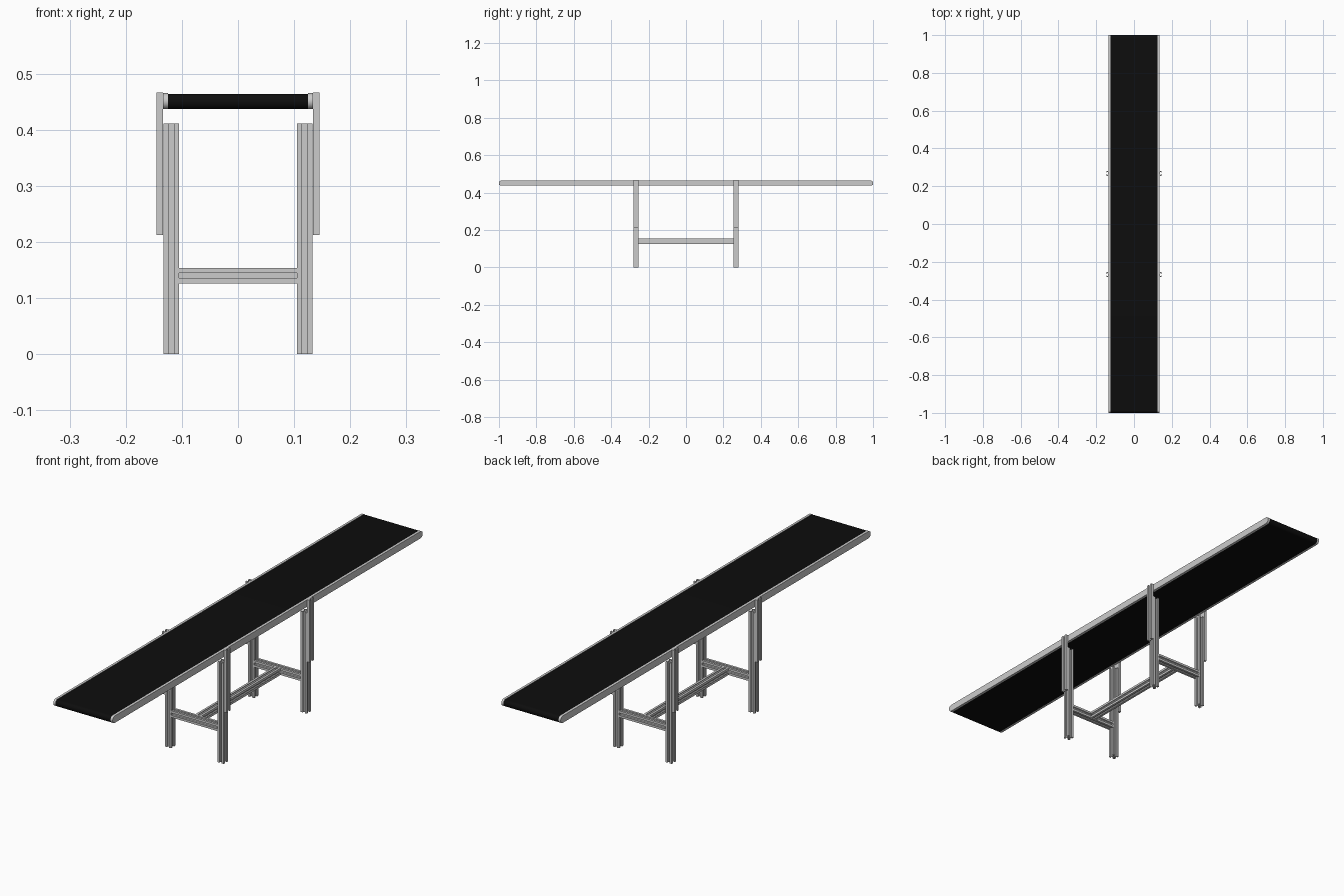
import bpy, bmesh, math
from mathutils import Matrix, Vector

if "Cube" in bpy.data.objects:
    bpy.data.objects.remove(bpy.data.objects["Cube"])

LEG_X, LEG_Y, S = 0.119, 0.268, 0.0275   # leg centre lines and profile size


def extrude(name, pts, a, b, origin, u, v, mat=None):
    """Extrude a 2D outline (axes u, v) along u x v from a to b."""
    u, v, o = Vector(u), Vector(v), Vector(origin)
    w = u.cross(v)
    bm = bmesh.new()
    lo = [bm.verts.new(o + u * p + v * q + w * a) for p, q in pts]
    hi = [bm.verts.new(o + u * p + v * q + w * b) for p, q in pts]
    n = len(pts)
    bm.faces.new(lo[::-1])
    bm.faces.new(hi)
    for i in range(n):
        j = (i + 1) % n
        bm.faces.new((lo[i], lo[j], hi[j], hi[i]))
    bmesh.ops.recalc_face_normals(bm, faces=bm.faces)
    me = bpy.data.meshes.new(name)
    bm.to_mesh(me)
    bm.free()
    ob = bpy.data.objects.new(name, me)
    bpy.context.collection.objects.link(ob)
    if mat:
        me.materials.append(mat)
    return ob


def slot_profile(s):
    """Square T-slot outline: one side repeated four times."""
    h = s / 2
    side = [(h, -h), (h, -0.0045), (h - 0.002, -0.0045), (h - 0.002, -0.008),
            (h - 0.0045, -0.008), (h - 0.008, -0.0045),
            (h - 0.008, 0.0045), (h - 0.0045, 0.008), (h - 0.002, 0.008),
            (h - 0.002, 0.0045), (h, 0.0045)]
    pts = []
    for k in range(4):
        c, d = round(math.cos(k * math.pi / 2)), round(math.sin(k * math.pi / 2))
        pts += [(p * c - q * d, p * d + q * c) for p, q in side]
    return pts


def stadium(half, r, n=16):
    """Rounded-end bar outline."""
    pts = []
    for sgn, start in ((1, -90), (-1, 90)):
        for i in range(n + 1):
            t = math.radians(start + 180 * i / n)
            pts.append((sgn * (half - r) + r * math.cos(t), r * math.sin(t)))
    return pts


def smooth(ob):
    bpy.context.view_layer.objects.active = ob
    ob.select_set(True)
    bpy.ops.object.shade_smooth_by_angle(angle=math.radians(35))
    ob.select_set(False)


black = bpy.data.materials.new("belt_black")
black.diffuse_color = (0.004, 0.004, 0.004, 1)
black.use_nodes = True
black.node_tree.nodes["Principled BSDF"].inputs["Base Color"].default_value = black.diffuse_color

X, Y, Z = (1, 0, 0), (0, 1, 0), (0, 0, 1)
prof = slot_profile(S)

# Belt and its side rails
smooth(extrude("belt", stadium(1.0, 0.0135), -0.125, 0.125, (0, 0, 0.4505), Y, Z, black))
for sx, side in ((-1, "left"), (1, "right")):
    a, b = sorted((sx * 0.1245, sx * 0.134))
    smooth(extrude(side + "_rail", stadium(1.0, 0.0142), a, b, (0, 0, 0.451), Y, Z))

# Height-adjusting upright: half-depth slotted strip, slot facing outwards
h = S / 2
strip = [(0, -h), (0.0115, -h), (0.0115, -0.0045), (0.0095, -0.0045), (0.0095, -0.008),
         (0.007, -0.008), (0.004, -0.0045), (0.004, 0.0045), (0.007, 0.008),
         (0.0095, 0.008), (0.0095, 0.0045), (0.0115, 0.0045), (0.0115, h), (0, h)]

for sy, end in ((-1, "front"), (1, "back")):
    y = sy * LEG_Y
    for sx, side in ((-1, "left"), (1, "right")):
        # Leg
        extrude(f"{end}_{side}_leg", prof, 0, 0.411, (sx * LEG_X, y, 0), X, Y)
        # Upright strip outside the leg
        pts = [(sx * (0.1335 + p), q) for p, q in strip]
        extrude(f"{end}_{side}_upright", pts, 0.212, 0.466, (0, y, 0), X, Y)
    # Cross bar between the legs
    extrude(end + "_cross_bar", prof, -LEG_X + h, LEG_X - h, (0, y, 0.14), Y, Z)

# Lengthwise stretcher joining the two cross bars
extrude("stretcher", prof, -LEG_Y + h, LEG_Y - h, (0, 0, 0.14), Z, X)
